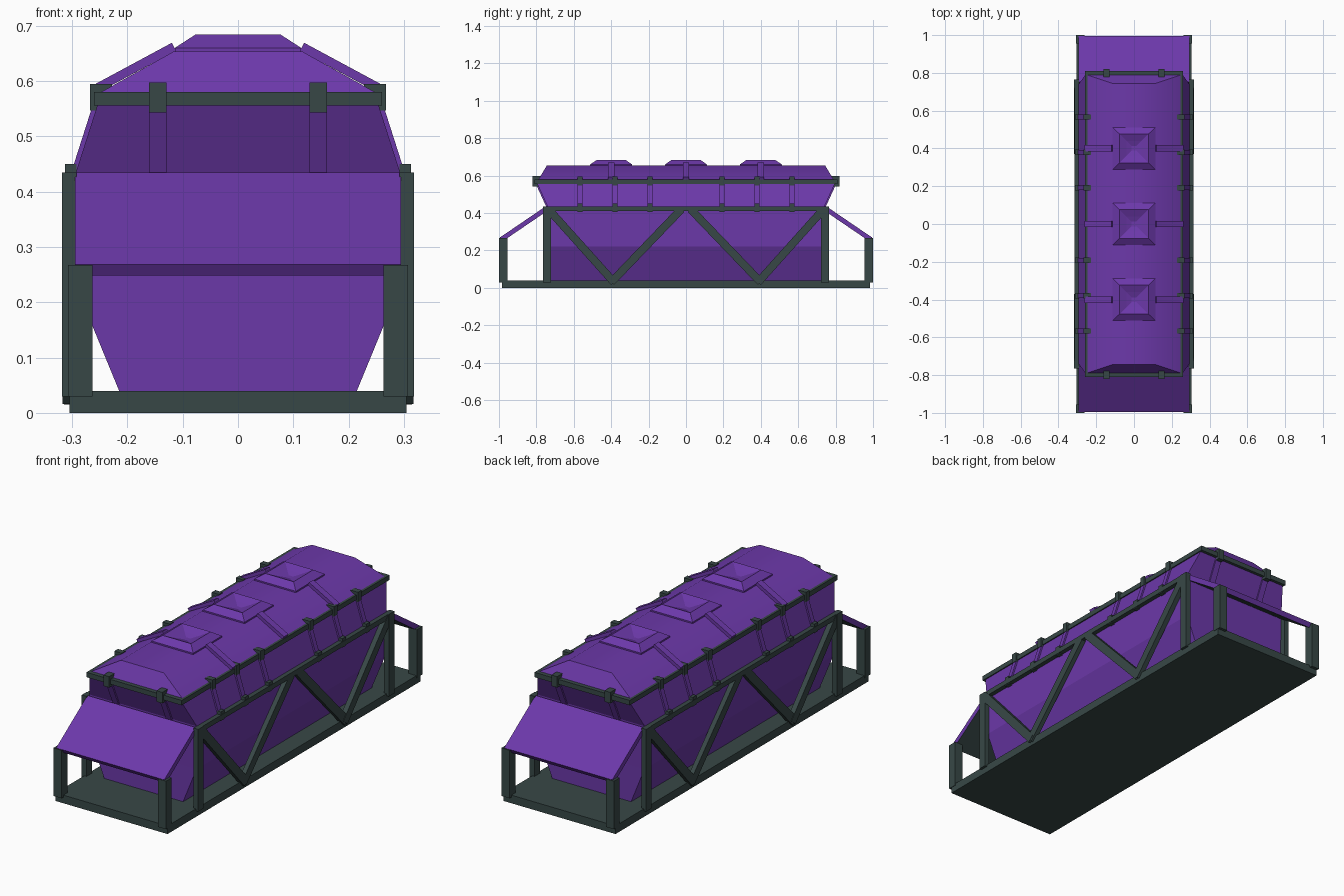
import bpy, bmesh
from mathutils import Vector

if "Cube" in bpy.data.objects:
    bpy.data.objects.remove(bpy.data.objects["Cube"])


def material(name, color):
    m = bpy.data.materials.new(name)
    m.diffuse_color = (*color, 1)
    m.use_nodes = True
    m.node_tree.nodes["Principled BSDF"].inputs["Base Color"].default_value = m.diffuse_color
    return m


PURPLE = material("purple panel", (0.15, 0.04, 0.4))
GREEN = material("dark green metal", (0.039, 0.064, 0.062))


def finish(name, bm, mat):
    bmesh.ops.recalc_face_normals(bm, faces=bm.faces[:])
    me = bpy.data.meshes.new(name)
    bm.to_mesh(me)
    bm.free()
    me.materials.append(mat)
    ob = bpy.data.objects.new(name, me)
    bpy.context.collection.objects.link(ob)
    return ob


def loft(name, rings, mat, y0=0.0):
    """Stack of rectangles given as (z, half x, half y)."""
    bm = bmesh.new()
    loops = [[bm.verts.new((sx * hx, y0 + sy * hy, z))
              for sx, sy in ((-1, -1), (1, -1), (1, 1), (-1, 1))] for z, hx, hy in rings]
    for a, b in zip(loops, loops[1:]):
        for i in range(4):
            j = (i + 1) % 4
            bm.faces.new((a[i], a[j], b[j], b[i]))
    bm.faces.new(loops[0])
    bm.faces.new(loops[-1])
    return finish(name, bm, mat)


def box(name, lo, hi, mat):
    bm = bmesh.new()
    bmesh.ops.create_cube(bm, size=1)
    for v in bm.verts:
        v.co = [(a + b) / 2 + c * (b - a) for a, b, c in zip(lo, hi, v.co)]
    return finish(name, bm, mat)


def beam(name, p, q, normal, width, thick, mat):
    """Flat bar from p to q, grown by thick along normal."""
    p, q, n = Vector(p), Vector(q), Vector(normal).normalized()
    d = (q - p).normalized()
    n = (n - d * n.dot(d)).normalized()
    s = d.cross(n) * width / 2
    bm = bmesh.new()
    ends = [[bm.verts.new(e + o) for o in (s, -s, n * thick - s, n * thick + s)] for e in (p, q)]
    for i in range(4):
        j = (i + 1) % 4
        bm.faces.new((ends[0][i], ends[0][j], ends[1][j], ends[1][i]))
    bm.faces.new(ends[0])
    bm.faces.new(ends[1])
    return finish(name, bm, mat)


def smooth(ob):
    bpy.ops.object.select_all(action='DESELECT')
    ob.select_set(True)
    bpy.context.view_layer.objects.active = ob
    bpy.ops.object.shade_smooth_by_angle(angle=0.54)


# Base plate, container body, rim and lid
box("base_plate", (-0.305, -0.985, 0), (0.305, 0.985, 0.04), GREEN)
loft("container_body", [(0.04, 0.215, 0.735), (0.22, 0.289, 0.737),
                        (0.435, 0.293, 0.74), (0.56, 0.253, 0.797)], PURPLE)
box("lid_rim", (-0.26, -0.81, 0.556), (0.26, 0.81, 0.58), GREEN)
smooth(loft("lid", [(0.578, 0.251, 0.79), (0.653, 0.117, 0.745)], PURPLE))

# Roof hatches with a sunken centre, and the ribs beside them
for y in (-0.4, 0, 0.4):
    loft("roof_hatch", [(0.645, 0.114, 0.112), (0.66, 0.114, 0.112), (0.684, 0.077, 0.077),
                        (0.668, 0.04, 0.04), (0.658, 0.012, 0.012)], PURPLE, y)
    for s in (-1, 1):
        beam("roof_rib", (s * 0.255, y, 0.578), (s * 0.112, y, 0.655), (s * 0.48, 0, 0.88),
             0.034, 0.016, PURPLE)

for s in (-1, 1):
    # Side truss
    x0, n = s * 0.292, (s, 0, 0)
    box("top_rail", (min(x0, s * 0.315), -0.745, 0.41), (max(x0, s * 0.315), 0.745, 0.435), GREEN)
    for e in (-1, 1):
        beam("truss_post", (x0, e * 0.743, 0.03), (x0, e * 0.743, 0.435), n, 0.042, 0.026, GREEN)
        beam("outer_brace", (x0, e * 0.735, 0.42), (x0, e * 0.385, 0.03), n, 0.042, 0.025, GREEN)
        beam("inner_brace", (x0, e * 0.025, 0.42), (x0, e * 0.4, 0.03), n, 0.042, 0.023, GREEN)

    # Side clips and straps
    for y in (-0.567, -0.38, -0.192, 0.192, 0.38, 0.567):
        a, b = sorted((s * 0.228, s * 0.268))
        box("rim_clip", (a, y - 0.014, 0.547), (b, y + 0.014, 0.595), GREEN)
        beam("rail_clip", (s * 0.292, y, 0.405), (s * 0.292, y, 0.45), n, 0.028, 0.021, GREEN)
        beam("side_strap", (s * 0.292, y, 0.435), (s * 0.252, y, 0.56), n, 0.026, 0.009, PURPLE)

    # End clips and straps
    for x in (-0.145, 0.145):
        a, b = sorted((s * 0.775, s * 0.82))
        box("end_clip", (x - 0.016, a, 0.543), (x + 0.016, b, 0.597), GREEN)
        beam("end_strap", (x, s * 0.738, 0.435), (x, s * 0.795, 0.56), (0, s, 0),
             0.032, 0.009, PURPLE)

    # Sloping end panel with a metal underside, on corner posts
    panel = beam("end_panel", (0, s * 0.738, 0.414), (0, s * 0.982, 0.248),
                 (0, s * 0.56, 0.83), 0.59, 0.025, PURPLE)
    panel.data.materials.append(GREEN)
    for f in panel.data.polygons:
        f.material_index = int(f.normal.z < -0.7)
    for x in (-1, 1):
        xs, ys = sorted((x * 0.263, x * 0.307)), sorted((s * 0.955, s * 1.0))
        box("corner_post", (xs[0], ys[0], 0.03), (xs[1], ys[1], 0.267), GREEN)
